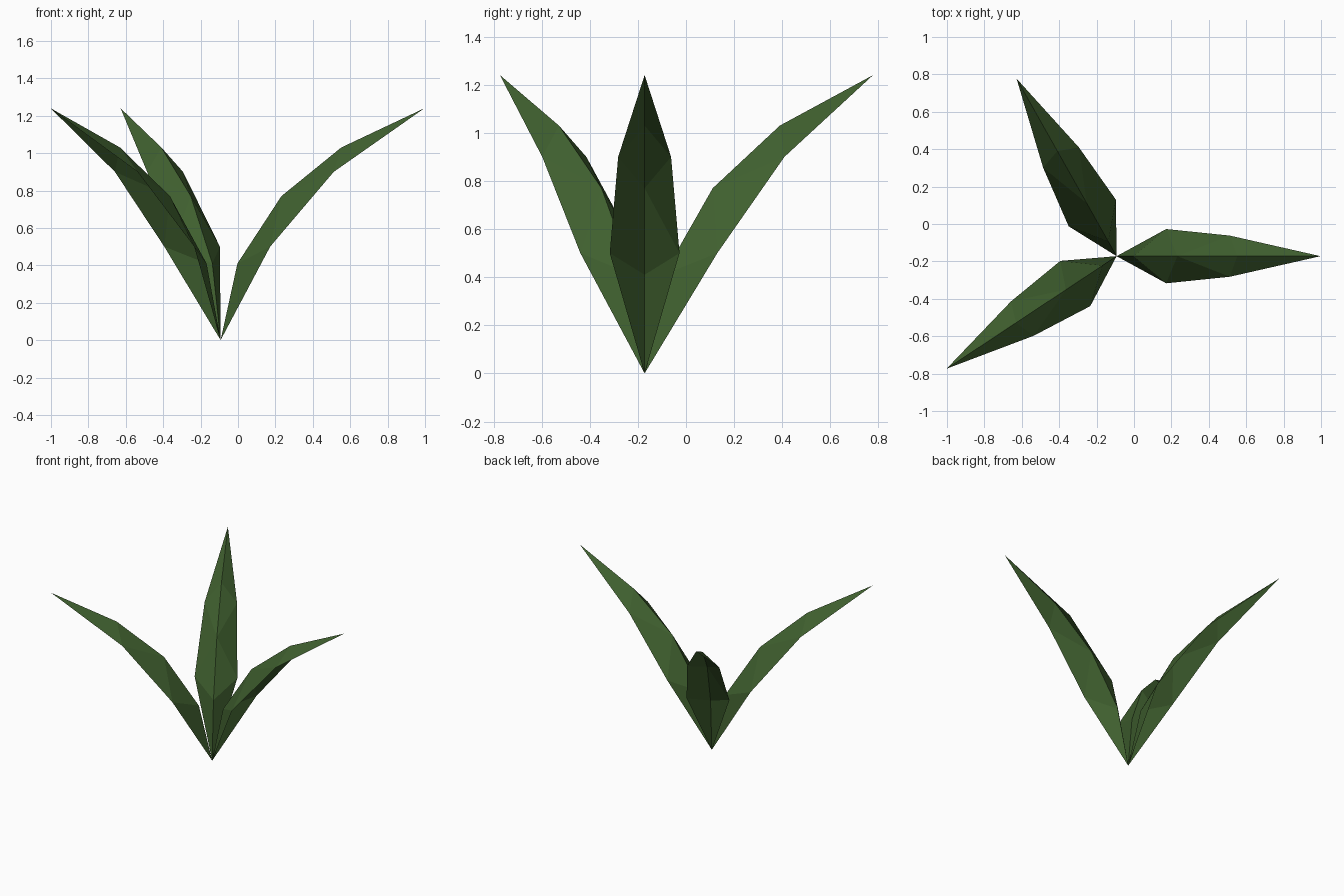
import bpy, bmesh, math

if "Cube" in bpy.data.objects:
    bpy.data.objects.remove(bpy.data.objects["Cube"])

green = bpy.data.materials.new("leaf green")
green.diffuse_color = (0.05, 0.115, 0.028, 1)
green.use_nodes = True
green.node_tree.nodes["Principled BSDF"].inputs["Base Color"].default_value = green.diffuse_color

# leaf outline: raised midrib (reach, height) and side edge (reach, half width, height)
MIDRIB = [(0, 0), (0.09, 0.41), (0.325, 0.77), (0.645, 1.03), (1.09, 1.24)]
EDGE = [(0.265, 0.145, 0.5), (0.605, 0.11, 0.9)]


def make_leaf(name, angle):
    bm = bmesh.new()
    root, m1, m2, m3, tip = [bm.verts.new((r, 0, z)) for r, z in MIDRIB]
    # two mirrored halves sloping down from the midrib
    for side in (1, -1):
        e1, e2 = [bm.verts.new((r, side * w, z)) for r, w, z in EDGE]
        for tri in ((root, e1, m1), (m1, e1, m2), (m2, e1, e2),
                    (m2, e2, m3), (m3, e2, tip)):
            bm.faces.new(tri if side < 0 else tri[::-1])
    bm.normal_update()
    mesh = bpy.data.meshes.new(name)
    bm.to_mesh(mesh)
    bm.free()
    mesh.materials.append(green)
    leaf = bpy.data.objects.new(name, mesh)
    leaf.location = (-0.093, -0.172, 0)
    leaf.rotation_euler.z = math.radians(angle)
    bpy.context.collection.objects.link(leaf)


# three leaves fanning out from one root point
for name, angle in (("right_leaf", 0), ("back_leaf", 119.4), ("front_left_leaf", 213.5)):
    make_leaf(name, angle)
